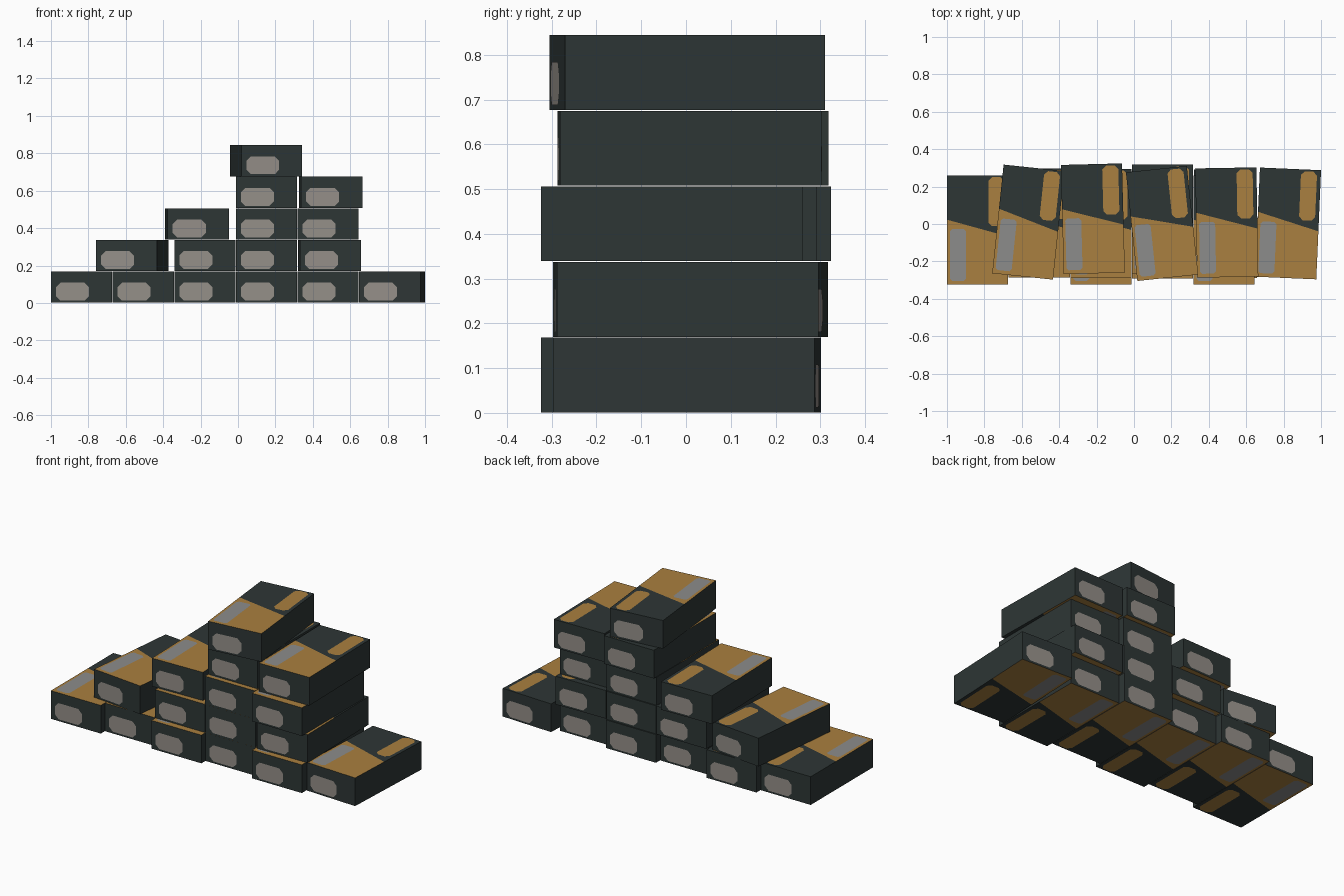
import bpy, math

if "Cube" in bpy.data.objects:
    bpy.data.objects.remove(bpy.data.objects["Cube"])

W, D, H = 0.327, 0.584, 0.169   # box size
E = 0.001                       # how far printed patches stand off the body


def material(name, rgb):
    m = bpy.data.materials.new(name)
    m.diffuse_color = (*rgb, 1)
    m.use_nodes = True
    m.node_tree.nodes["Principled BSDF"].inputs["Base Color"].default_value = m.diffuse_color
    return m


MATS = [material("dark_slate", (0.027, 0.037, 0.036)),
        material("ochre", (0.400, 0.214, 0.050)),
        material("label_grey", (0.262, 0.262, 0.258)),
        material("end_label_grey", (0.300, 0.276, 0.250))]
DARK, OCHRE, GREY, END = range(4)


def patch(u0, u1, v0, v1, c):
    """Rectangle with clipped corners, counter-clockwise."""
    return [(u0 + c, v0), (u1 - c, v0), (u1, v0 + c), (u1, v1 - c),
            (u1 - c, v1), (u0 + c, v1), (u0, v1 - c), (u0, v0 + c)]


def box_mesh():
    x, y, z = W / 2, D / 2, H / 2 - E
    left, right = 0.055, -0.035         # slanted edge of the ochre half
    top = [(-x, -y, z), (x, -y, z), (x, right, z), (x, y, z), (-x, y, z), (-x, left, z)]
    # The underside is the lid turned half round the x axis
    verts = top + [(a, -b, -c) for a, b, c in top]
    faces = [(0, 1, 2, 5), (5, 2, 3, 4), (6, 7, 8, 11), (11, 8, 9, 10),
             (0, 10, 9, 1), (3, 7, 6, 4),
             (1, 9, 8, 7, 3, 2), (0, 5, 4, 6, 11, 10)]
    mats = [OCHRE, DARK, OCHRE, DARK, DARK, DARK, DARK, DARK]

    def add(points, mat):
        faces.append(tuple(range(len(verts), len(verts) + len(points))))
        verts.extend(points)
        mats.append(mat)

    # Lid and underside patches
    for outline, mat in ((patch(-0.148, -0.062, -0.272, 0.005, 0.012), GREY),
                         (patch(0.057, 0.143, 0.02, 0.282, 0.02), OCHRE)):
        add([(u, v, H / 2) for u, v in outline], mat)
        add([(u, -v, -H / 2) for u, v in outline], mat)
    # Labels on the front and back ends
    label = patch(-0.137, 0.04, 0.012 - H / 2, 0.108 - H / 2, 0.024)
    add([(u, -y - E, v) for u, v in label], END)
    add([(-u, y + E, v) for u, v in label], END)

    me = bpy.data.meshes.new("box")
    me.from_pydata(verts, [], faces)
    for m in MATS:
        me.materials.append(m)
    me.polygons.foreach_set("material_index", mats)
    me.update()
    return me


# Rows from the ground up: centre x, centre y, turn in degrees
ROWS = [
    [(-0.836, -0.032, 0), (-0.507, 0.006, 0), (-0.177, -0.032, 0),
     (0.152, 0.006, 0), (0.482, -0.032, 0), (0.824, 0.003, -2.5)],
    [(-0.565, 0.010, -6), (-0.177, 0.003, 0), (0.152, 0.003, 0), (0.490, 0.001, 1)],
    [(-0.220, 0.028, 1.5), (0.152, 0.000, 0), (0.482, -0.032, 0)],
    [(0.152, 0.026, 0), (0.496, 0.008, 1)],
    [(0.150, 0.003, 6)],
]
mesh = box_mesh()
for r, row in enumerate(ROWS):
    for i, (cx, cy, turn) in enumerate(row):
        ob = bpy.data.objects.new(f"box_row{r + 1}_{i + 1}", mesh)
        ob.location = (cx, cy, H * (r + 0.5))
        ob.rotation_euler.z = math.radians(turn)
        bpy.context.collection.objects.link(ob)
